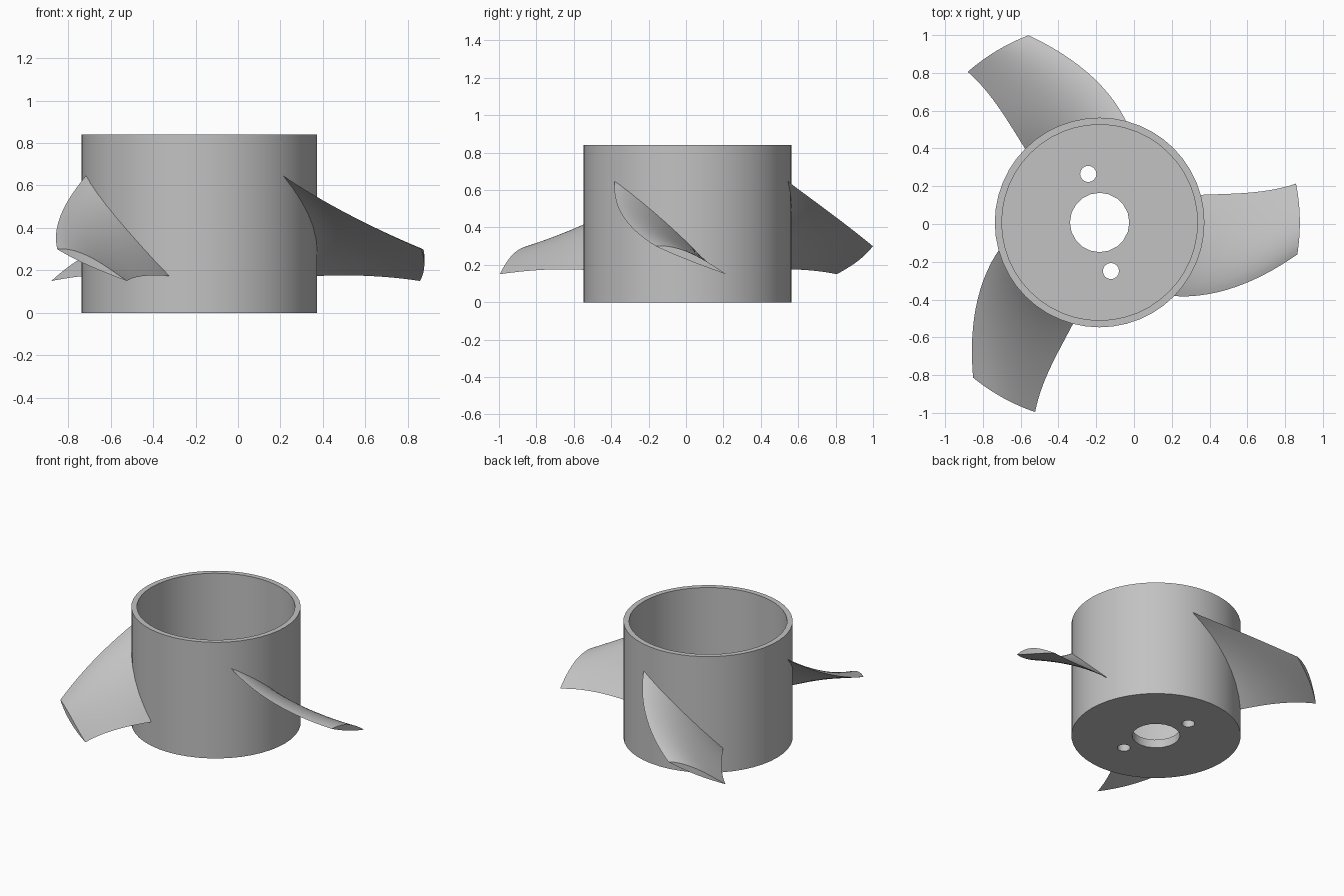
import bpy
import bmesh
from math import sin, cos, pi, radians
from mathutils import Vector

cube = bpy.data.objects.get("Cube")
if cube:
    bpy.data.objects.remove(cube, do_unlink=True)

CENTRE = Vector((-0.182, 0.008, 0))
HEIGHT, OUTER, INNER, FLOOR = 0.84, 0.555, 0.518, 0.06

grey = bpy.data.materials.new("light_grey")
grey.use_nodes = True
colour = (0.54, 0.54, 0.54, 1)
grey.diffuse_color = colour
grey.node_tree.nodes["Principled BSDF"].inputs["Base Color"].default_value = colour


def cylinder(name, radius, z0, z1, sides, offset=(0, 0)):
    bpy.ops.mesh.primitive_cylinder_add(
        vertices=sides, radius=radius, depth=z1 - z0,
        location=CENTRE + Vector((offset[0], offset[1], (z0 + z1) / 2)))
    obj = bpy.context.object
    obj.name = name
    obj.data.materials.append(grey)
    return obj


def smooth(obj, angle):
    bpy.ops.object.select_all(action='DESELECT')
    obj.select_set(True)
    bpy.context.view_layer.objects.active = obj
    bpy.ops.object.shade_smooth_by_angle(angle=radians(angle))


# Hub: open cup with a shaft hole and two pin holes in its floor
hub = cylinder("hub", OUTER, 0, HEIGHT, 48)
cutters = [cylinder("cup_cutter", INNER, FLOOR, HEIGHT + 0.2, 48),
           cylinder("shaft_cutter", 0.157, -0.1, FLOOR + 0.1, 20)]
for side in (-1, 1):
    cutters.append(cylinder("pin_cutter", 0.043, -0.1, FLOOR + 0.1, 16,
                            (-0.06 * side, 0.257 * side)))
bpy.context.view_layer.objects.active = hub
for cutter in cutters:
    mod = hub.modifiers.new("cut", 'BOOLEAN')
    mod.operation = 'DIFFERENCE'
    mod.solver = 'EXACT'
    mod.object = cutter
    bpy.ops.object.modifier_apply(modifier=mod.name)
    bpy.data.objects.remove(cutter, do_unlink=True)
smooth(hub, 30)


def blend(t, root, mid, tip):
    """Quadratic through values at the root, mid span and tip."""
    return (root * (1 - 2 * t) * (1 - t) + mid * 4 * t * (1 - t)
            + tip * t * (2 * t - 1))


def blade_point(t, v, bulge, turn):
    """Point at span t and chord v, wrapped around the hub axis."""
    r = 0.55 + 0.51 * t
    lead_a, lead_z = blend(t, -45, -24.8, -9.2), blend(t, 0.65, 0.449, 0.30)
    trail_a, trail_z = blend(t, 15.4, 11.3, 11.2), blend(t, 0.172, 0.174, 0.15)
    a = radians(lead_a + (trail_a - lead_a) * v + turn)
    z = lead_z + (trail_z - lead_z) * v + bulge * sin(pi * v ** 0.85)
    return CENTRE + Vector((r * cos(a), r * sin(a), z))


# Blades: twisted, cambered, with sharp leading and trailing edges
SPAN, CHORD = 14, 16
for i, name in enumerate(("left_blade", "back_blade", "front_blade")):
    bm = bmesh.new()
    rings = []
    for s in range(SPAN + 1):
        t = -0.025 + 1.025 * s / SPAN
        ring = [bm.verts.new(blade_point(t, c / CHORD, 0.038, 120 * i))
                for c in range(CHORD + 1)]
        ring += [bm.verts.new(blade_point(t, c / CHORD, -0.006, 120 * i))
                 for c in range(CHORD - 1, 0, -1)]
        rings.append(ring)
    for a, b in zip(rings, rings[1:]):
        for k in range(len(a)):
            n = (k + 1) % len(a)
            bm.faces.new((a[k], a[n], b[n], b[k]))
    # Close the root and tip with strips across the thickness
    for ring in (rings[0], rings[-1]):
        for c in range(CHORD):
            corners = [ring[c], ring[c + 1], ring[-c - 1], ring[-c]]
            bm.faces.new(list(dict.fromkeys(corners)))
    bmesh.ops.recalc_face_normals(bm, faces=bm.faces)
    mesh = bpy.data.meshes.new(name)
    bm.to_mesh(mesh)
    bm.free()
    mesh.materials.append(grey)
    blade = bpy.data.objects.new(name, mesh)
    bpy.context.collection.objects.link(blade)
    smooth(blade, 30)
